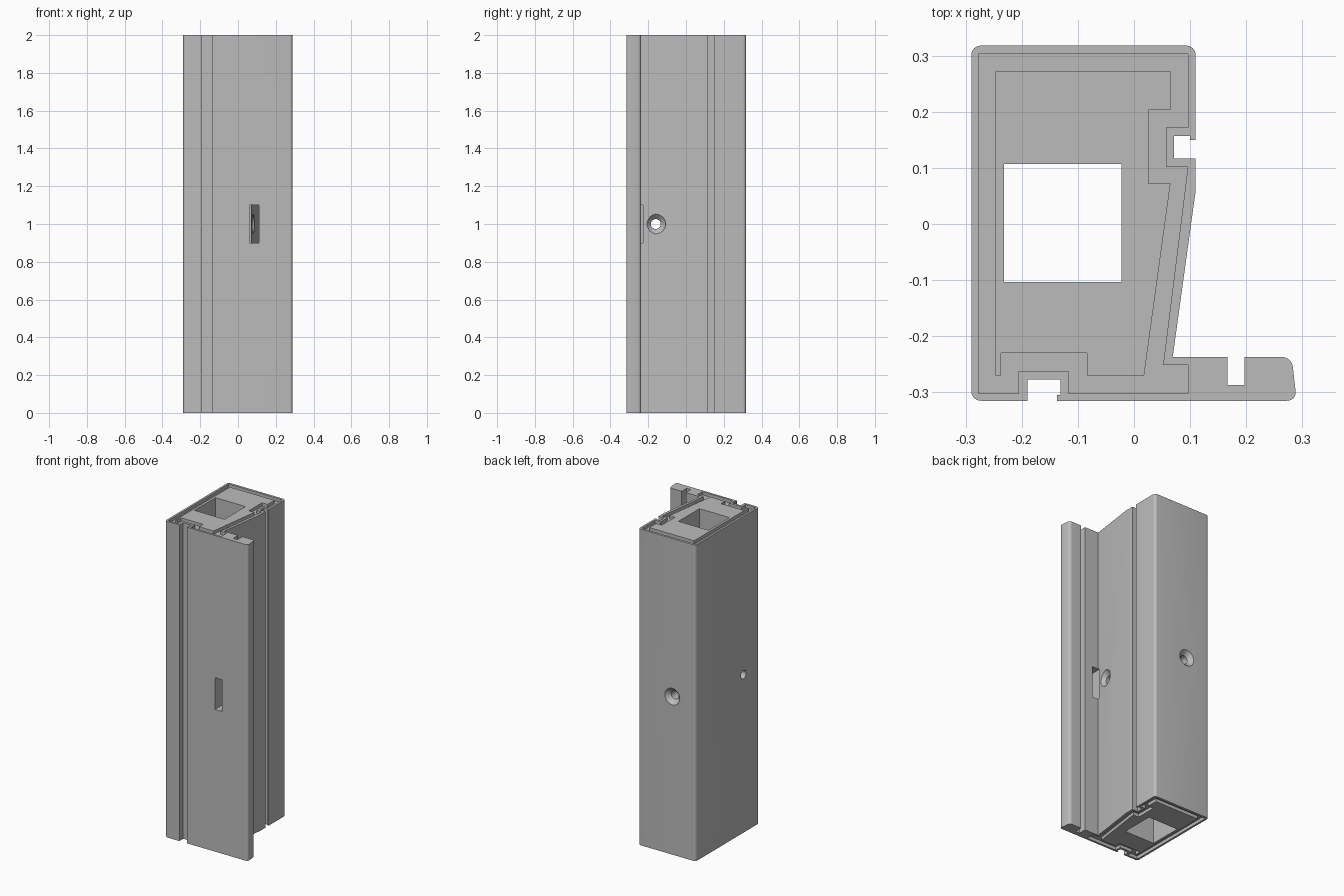
import bpy, bmesh, math
from mathutils import Vector

cube = bpy.data.objects.get("Cube")
if cube:
    bpy.data.objects.remove(cube, do_unlink=True)

grey = bpy.data.materials.new("plain grey")
grey.use_nodes = True
grey.diffuse_color = (0.5, 0.5, 0.5, 1)
grey.node_tree.nodes["Principled BSDF"].inputs["Base Color"].default_value = grey.diffuse_color

R = 0.017       # outer corner radius
H = 2.0         # length of the section
GROOVE = 0.02   # depth of the end grooves


def loft(name, rings):
    """Closed solid through rings of equal point count."""
    bm = bmesh.new()
    loops = [[bm.verts.new(p) for p in ring] for ring in rings]
    for a, b in zip(loops, loops[1:]):
        for k in range(len(a)):
            j = (k + 1) % len(a)
            bm.faces.new((a[k], a[j], b[j], b[k]))
    bm.faces.new(loops[0][::-1])
    bm.faces.new(loops[-1])
    bmesh.ops.recalc_face_normals(bm, faces=bm.faces[:])
    mesh = bpy.data.meshes.new(name)
    bm.to_mesh(mesh)
    bm.free()
    mesh.materials.append(grey)
    obj = bpy.data.objects.new(name, mesh)
    bpy.context.collection.objects.link(obj)
    return obj


def rounded(points, steps=6):
    """Replace every corner that carries a radius with an arc."""
    out = []
    for i, p in enumerate(points):
        c = Vector(p[:2])
        if len(p) == 2:
            out.append(c)
            continue
        u = (Vector(points[i - 1][:2]) - c).normalized()
        v = (Vector(points[(i + 1) % len(points)][:2]) - c).normalized()
        for k in range(steps + 1):
            a = math.pi / 2 * k / steps
            out.append(c + p[2] * (u * (1 - math.sin(a)) + v * (1 - math.cos(a))))
    return out


def prism(name, points, z0, z1):
    outline = rounded(points)
    return loft(name, [[(p.x, p.y, z) for p in outline] for z in (z0, z1)])


def bore(name, stations, place, n=32):
    """Turned cutter; stations are (position along axis, radius)."""
    angles = [2 * math.pi * k / n for k in range(n)]
    return loft(name, [[place(t, r * math.cos(a), r * math.sin(a)) for a in angles]
                       for t, r in stations])


def cut(target, cutter):
    mod = target.modifiers.new("cut", 'BOOLEAN')
    mod.operation = 'DIFFERENCE'
    mod.solver = 'EXACT'
    mod.object = cutter
    bpy.context.view_layer.update()
    graph = bpy.context.evaluated_depsgraph_get()
    mesh = bpy.data.meshes.new_from_object(target.evaluated_get(graph))
    target.modifiers.clear()
    target.data = mesh
    bpy.data.objects.remove(cutter, do_unlink=True)


def box(x0, x1, y0, y1):
    return [(x0, y0), (x1, y0), (x1, y1), (x0, y1)]


# Outer section with two seal slots and a front flange
section = [
    (-0.29, 0.318, R), (0.11, 0.318, R), (0.11, 0.15), (0.1, 0.15), (0.1, 0.157),
    (0.071, 0.157), (0.071, 0.117), (0.11, 0.117), (0.11, 0.06), (0.069, -0.237),
    (0.167, -0.237), (0.167, -0.287), (0.197, -0.287), (0.197, -0.237),
    (0.281, -0.237, R), (0.29, -0.315, R), (-0.137, -0.315), (-0.137, -0.305),
    (-0.131, -0.305), (-0.131, -0.277), (-0.19, -0.277), (-0.19, -0.315),
    (-0.29, -0.315, R)]

# Outer and inner boundaries of the groove in each end
groove_outer = [
    (-0.277, 0.303), (0.096, 0.303), (0.096, 0.172), (0.057, 0.172), (0.057, 0.102),
    (0.096, 0.102), (0.052, -0.251), (0.096, -0.251), (0.096, -0.302), (-0.117, -0.302),
    (-0.117, -0.262), (-0.206, -0.262), (-0.206, -0.302), (-0.277, -0.302)]
groove_inner = [
    (-0.247, 0.272), (0.065, 0.272), (0.065, 0.203), (0.026, 0.203), (0.026, 0.072),
    (0.065, 0.072), (0.018, -0.27), (-0.084, -0.27), (-0.084, -0.23), (-0.237, -0.23),
    (-0.237, -0.27), (-0.247, -0.27)]

body = prism("frame_section", section, 0, H)

# End grooves
for z0, z1 in ((H - GROOVE, H + 0.1), (-0.1, GROOVE)):
    ring = prism("groove_cutter", groove_outer, z0, z1)
    cut(ring, prism("groove_core", groove_inner, z0 - 0.1, z1 + 0.1))
    cut(body, ring)

# Square channel through the length
cut(body, prism("channel_cutter", box(-0.232, -0.022, -0.103, 0.107), -0.2, H + 0.2))

# Upright slot through the flange
cut(body, prism("slot_cutter", box(0.06, 0.11, -0.4, -0.228), 0.9, 1.1))

# Countersunk hole from side to side, and one from the back into the channel
cut(body, bore("side_hole", [(0.1, 0.052), (0.079, 0.052), (0.053, 0.026), (-0.4, 0.026)],
               lambda t, a, b: (t, a - 0.16, 1 + b)))
cut(body, bore("back_hole", [(0.4, 0.052), (0.318, 0.052), (0.292, 0.026), (0.03, 0.026)],
               lambda t, a, b: (a - 0.127, t, 1 + b)))

# Smooth the rounded corners and holes, keep edges crisp
bpy.ops.object.select_all(action='DESELECT')
body.select_set(True)
bpy.context.view_layer.objects.active = body
bpy.ops.object.shade_smooth_by_angle(angle=math.radians(30))
